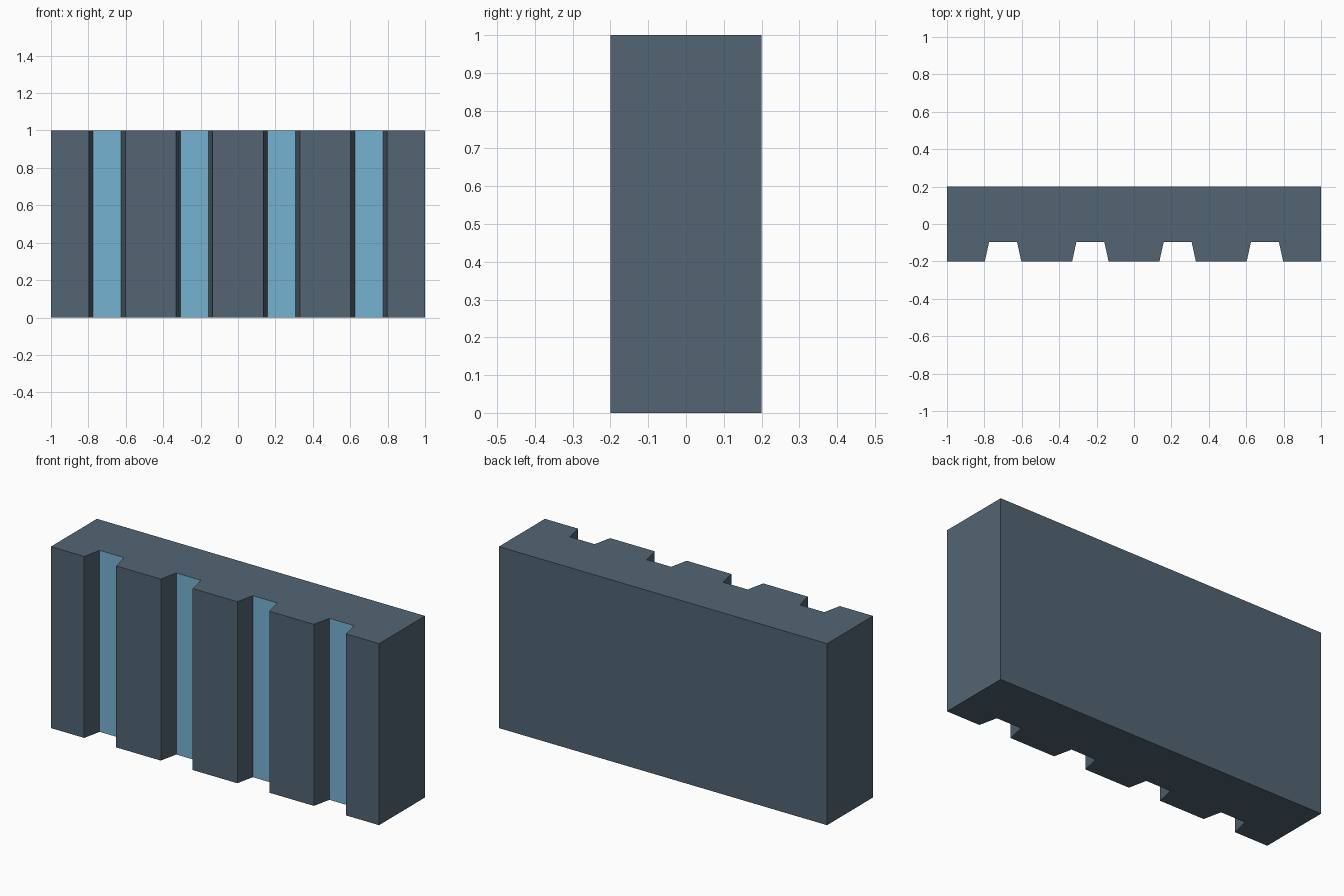
import bpy
import bmesh

if "Cube" in bpy.data.objects:
    bpy.data.objects.remove(bpy.data.objects["Cube"])

# Panel dimensions
HALF_L, HALF_D, HEIGHT = 1.0, 0.2, 1.0
MOUTH, FLOOR, FLOOR_Y = 0.0975, 0.075, -0.097
GROOVES = [-0.7, -0.2333, 0.2333, 0.7]


def material(name, rgb):
    m = bpy.data.materials.new(name)
    m.diffuse_color = (*rgb, 1)
    m.use_nodes = True
    m.node_tree.nodes["Principled BSDF"].inputs["Base Color"].default_value = m.diffuse_color
    return m


# Plan outline: front edge with tapered grooves, then the plain back
outline = [(-HALF_L, -HALF_D)]
for c in GROOVES:
    outline += [(c - MOUTH, -HALF_D), (c - FLOOR, FLOOR_Y),
                (c + FLOOR, FLOOR_Y), (c + MOUTH, -HALF_D)]
outline += [(HALF_L, -HALF_D), (HALF_L, HALF_D), (-HALF_L, HALF_D)]

# Extrude the outline upwards
bm = bmesh.new()
base = bm.faces.new([bm.verts.new((x, y, 0)) for x, y in outline])
ext = bmesh.ops.extrude_face_region(bm, geom=[base], use_keep_orig=True)
top = [v for v in ext["geom"] if isinstance(v, bmesh.types.BMVert)]
bmesh.ops.translate(bm, verts=top, vec=(0, 0, HEIGHT))
bmesh.ops.recalc_face_normals(bm, faces=bm.faces)

# Groove floors take the blue material
for f in bm.faces:
    centre = f.calc_center_median()
    if f.normal.y < -0.9 and abs(centre.y - FLOOR_Y) < 0.01:
        f.material_index = 1

mesh = bpy.data.meshes.new("grooved_panel")
bm.to_mesh(mesh)
bm.free()
mesh.materials.append(material("slate", (0.085, 0.13, 0.17)))
mesh.materials.append(material("groove_blue", (0.18, 0.45, 0.65)))
panel = bpy.data.objects.new("grooved_panel", mesh)
bpy.context.collection.objects.link(panel)
